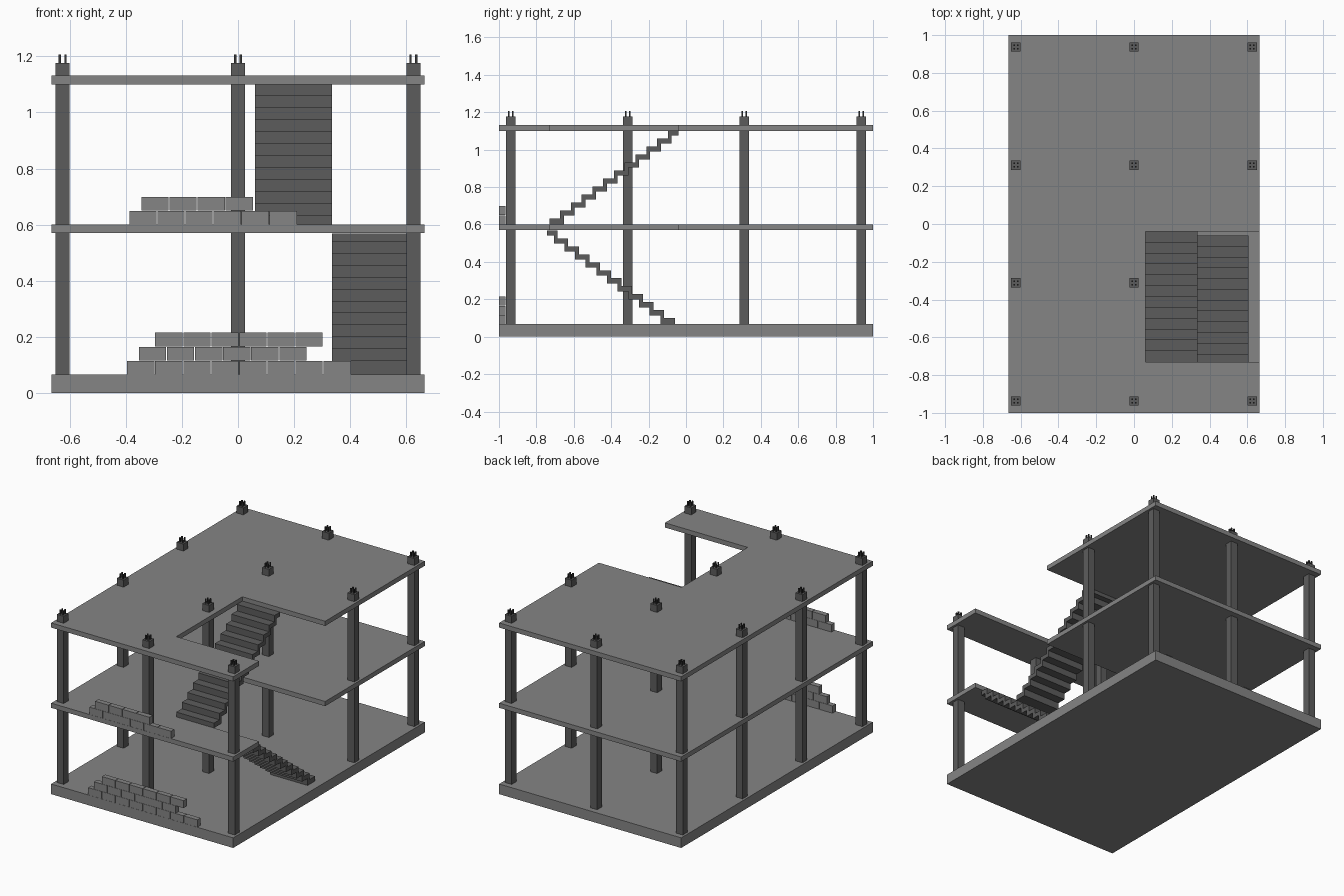
import bpy, bmesh
from mathutils import Vector

if "Cube" in bpy.data.objects:
    bpy.data.objects.remove(bpy.data.objects["Cube"])


def material(name, v):
    m = bpy.data.materials.new(name)
    m.diffuse_color = (v, v, v, 1)
    m.use_nodes = True
    m.node_tree.nodes["Principled BSDF"].inputs["Base Color"].default_value = m.diffuse_color
    return m


LIGHT = material("light concrete", 0.235)
DARK = material("dark concrete", 0.108)
STEEL = material("dark steel", 0.04)


def finish(bm, name, mat):
    bmesh.ops.recalc_face_normals(bm, faces=bm.faces)
    me = bpy.data.meshes.new(name)
    bm.to_mesh(me)
    bm.free()
    me.materials.append(mat)
    ob = bpy.data.objects.new(name, me)
    bpy.context.collection.objects.link(ob)
    return ob


def add_box(bm, x0, x1, y0, y1, z0, z1):
    vs = bmesh.ops.create_cube(bm, size=1)["verts"]
    bmesh.ops.scale(bm, vec=(x1 - x0, y1 - y0, z1 - z0), verts=vs)
    bmesh.ops.translate(bm, vec=((x0 + x1) / 2, (y0 + y1) / 2, (z0 + z1) / 2), verts=vs)


def prism(name, points, offset, mat):
    """Extrude a flat outline of 3D points along an offset."""
    bm = bmesh.new()
    face = bm.faces.new([bm.verts.new(p) for p in points])
    ext = bmesh.ops.extrude_face_region(bm, geom=[face], use_keep_orig=True)
    vs = [g for g in ext["geom"] if isinstance(g, bmesh.types.BMVert)]
    bmesh.ops.translate(bm, vec=Vector(offset), verts=vs)
    return finish(bm, name, mat)


W = 0.665

# Ground slab
bm = bmesh.new()
add_box(bm, -W, W, -1, 1, 0, 0.067)
finish(bm, "ground_slab", LIGHT)

# Upper slabs with the stairwell notch in the right edge
outline = [(-W, -1), (W, -1), (W, -0.73), (0.06, -0.73),
           (0.06, -0.04), (W, -0.04), (W, 1), (-W, 1)]
for name, z in (("middle_slab", 0.57), ("roof_slab", 1.10)):
    prism(name, [(x, y, z) for x, y in outline], (0, 0, 0.031), LIGHT)

# Columns, each with four reinforcing bars on top
for i, x in enumerate((-0.625, 0, 0.625)):
    for j, y in enumerate((-0.937, -0.312, 0.312, 0.937)):
        if i == 2 and j == 1:      # open side of the stairwell
            continue
        bm = bmesh.new()
        add_box(bm, x - 0.025, x + 0.025, y - 0.025, y + 0.025, 0.06, 1.177)
        finish(bm, f"column_{i}_{j}", DARK)
        bm = bmesh.new()
        for sx in (-0.01, 0.01):
            for sy in (-0.01, 0.01):
                add_box(bm, x + sx - 0.004, x + sx + 0.004,
                        y + sy - 0.004, y + sy + 0.004, 1.17, 1.206)
        finish(bm, f"rebar_{i}_{j}", STEEL)


# Folded-plate stair flights
def stairs(name, x0, x1, y_start, run, z0, steps=12, rise=0.0427, tread=0.028, riser=0.02):
    d = 1 if run > 0 else -1
    top, under = [], []
    for i in range(steps):
        a, b = y_start + i * run, y_start + (i + 1) * run
        z = z0 + 0.033 + i * rise
        top += [(x0, a, z), (x0, b, z)]
        end = b if i == steps - 1 else b + d * riser
        begin = a if i == 0 else a + d * riser
        under += [(x0, begin, z - tread), (x0, end, z - tread)]
    under[0] = (x0, y_start, z0)
    under[1] = (x0, under[1][1], z0)
    prism(name, top + under[::-1], (x1 - x0, 0, 0), DARK)


stairs("lower_stairs", 0.335, 0.605, -0.06, -0.057, 0.066)
stairs("upper_stairs", 0.06, 0.335, -0.73, 0.0575, 0.60)

# Unfinished brick walls: (left end, bottom, number of bricks)
walls = {
    "lower_brick_wall": [(-0.395, 0.066, 8), (-0.353, 0.116, 6), (-0.295, 0.166, 6)],
    "upper_brick_wall": [(-0.387, 0.60, 6), (-0.344, 0.65, 4)],
}
for name, rows in walls.items():
    bm = bmesh.new()
    for x, z, count in rows:
        for k in range(count):
            add_box(bm, x + k * 0.1, x + k * 0.1 + 0.097, -0.999, -0.965, z, z + 0.049)
    finish(bm, name, LIGHT)
